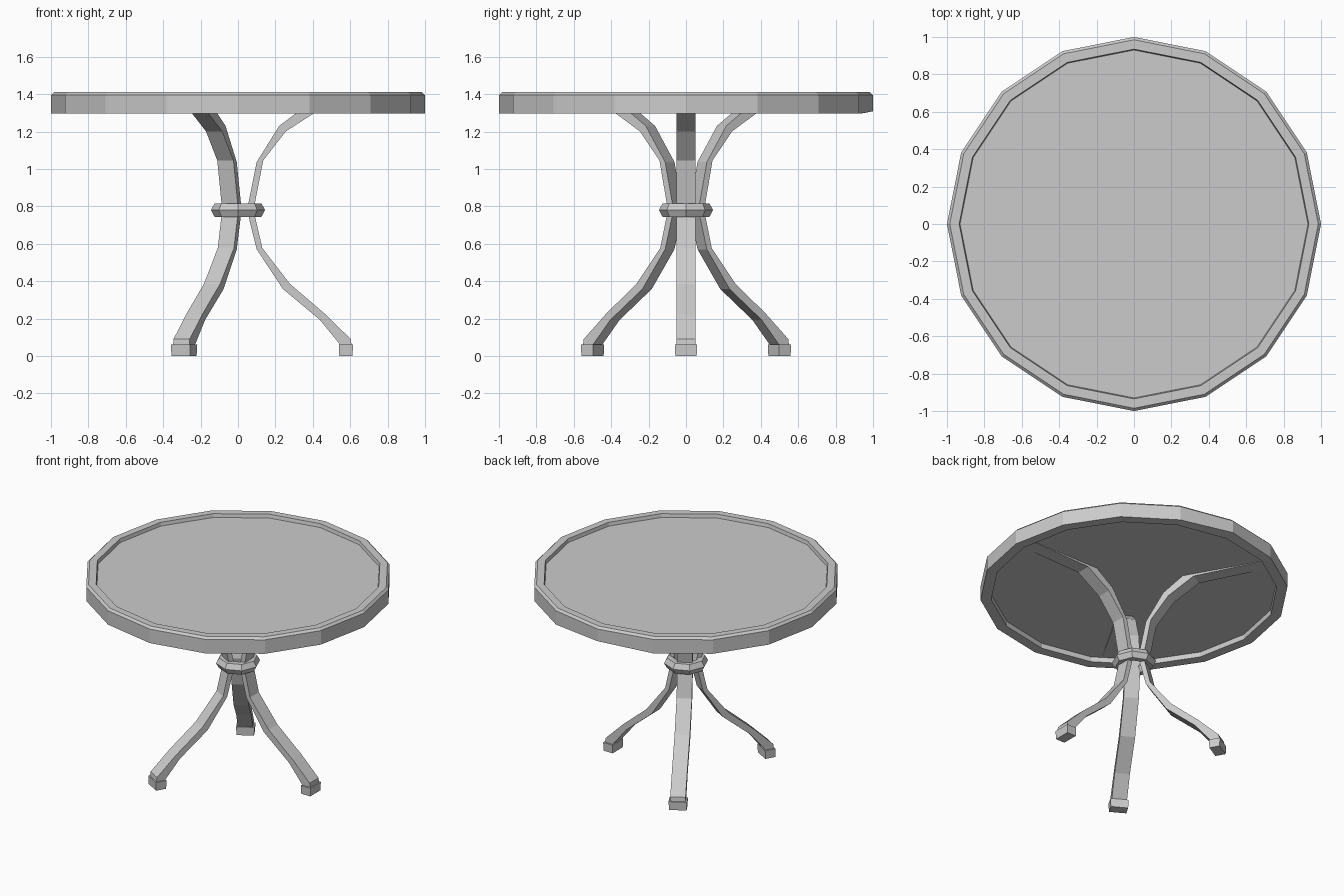
import bpy, bmesh, math
from mathutils import Matrix

if "Cube" in bpy.data.objects:
    bpy.data.objects.remove(bpy.data.objects["Cube"], do_unlink=True)

grey = bpy.data.materials.new("plain_grey")
grey.use_nodes = True
colour = (0.6, 0.6, 0.6, 1)
grey.diffuse_color = colour
grey.node_tree.nodes["Principled BSDF"].inputs["Base Color"].default_value = colour


def finish(bm, name):
    bmesh.ops.recalc_face_normals(bm, faces=bm.faces)
    mesh = bpy.data.meshes.new(name)
    bm.to_mesh(mesh)
    bm.free()
    mesh.materials.append(grey)
    obj = bpy.data.objects.new(name, mesh)
    bpy.context.collection.objects.link(obj)
    return obj


def lathe(profile, sides, closed=False):
    """Spin (radius, height) points around the z axis."""
    bm = bmesh.new()
    verts = [bm.verts.new((r, 0, z)) for r, z in profile]
    pairs = list(zip(verts, verts[1:] + verts[:1]))
    if not closed:
        pairs.pop()
    edges = [bm.edges.new(p) for p in pairs]
    bmesh.ops.spin(bm, geom=verts + edges, axis=(0, 0, 1), cent=(0, 0, 0),
                   angle=math.tau, steps=sides, use_merge=False)
    bmesh.ops.remove_doubles(bm, verts=bm.verts, dist=0.0005)
    return bm


def extrude_profile(points, width):
    """Side outline in xz, given thickness along y."""
    bm = bmesh.new()
    face = bm.faces.new([bm.verts.new((x, -width / 2, z)) for x, z in points])
    out = bmesh.ops.extrude_face_region(bm, geom=[face], use_keep_orig=True)
    moved = [g for g in out["geom"] if isinstance(g, bmesh.types.BMVert)]
    bmesh.ops.translate(bm, verts=moved, vec=(0, width, 0))
    return bm


# Sixteen-sided top with raised rim, recessed panel and hollow underside
top = lathe([(0, 1.385), (0.93, 1.385), (0.935, 1.41), (0.985, 1.41), (1, 1.395),
             (1, 1.295), (0.93, 1.295), (0.928, 1.33), (0, 1.33)], 16)
# The rear lower corner is slightly raised
for v in top.verts:
    if v.co.y > 0.99 and v.co.z < 1.3:
        v.co.z += 0.013
finish(top, "table_top")

# Octagonal collar binding the legs
ring = [(0.105 + 0.04 * math.cos(math.tau * i / 6),
         0.78 + 0.042 * math.sin(math.tau * i / 6)) for i in range(6)]
finish(lathe(ring, 8, closed=True), "leg_collar")

# Three curved legs, each with a support arm under the top and a block foot
inner = [(0.55, 0.055), (0.438, 0.193), (0.24, 0.358), (0.10, 0.57), (0.048, 0.78),
         (0.10, 1.037), (0.22, 1.23), (0.36, 1.335)]
outer = [(0.607, 0.055), (0.603, 0.09), (0.465, 0.225), (0.278, 0.385), (0.13, 0.577),
         (0.083, 0.78), (0.135, 1.045), (0.255, 1.2), (0.43, 1.313), (0.91, 1.329),
         (0.91, 1.335)]
for name, turn in (("left", 0), ("rear_right", 120), ("front_right", 240)):
    spin = Matrix.Rotation(math.radians(turn), 4, 'Z')
    leg = extrude_profile(inner + outer[::-1], 0.1)
    finish(leg, name + "_leg").matrix_world = spin

    foot = bmesh.new()
    bmesh.ops.create_cube(foot, size=1)
    for v in foot.verts:
        flare = 1 if v.co.z > 0 else 0.95
        v.co.x = 0.577 + v.co.x * 0.075 * flare
        v.co.y *= 0.12 * flare
        v.co.z = (v.co.z + 0.5) * 0.06
    finish(foot, name + "_foot").matrix_world = spin
